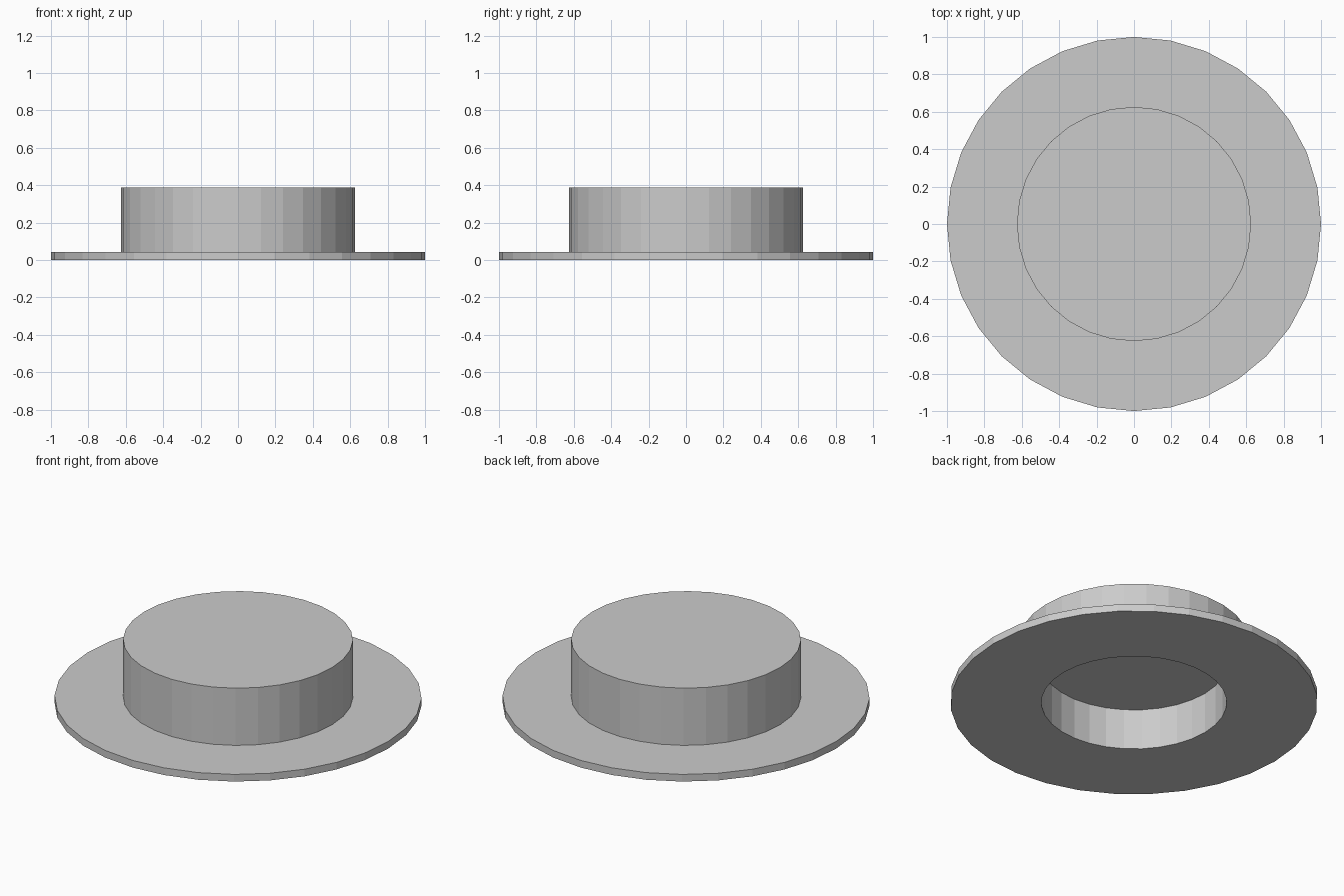
import bpy
import math

if "Cube" in bpy.data.objects:
    bpy.data.objects.remove(bpy.data.objects["Cube"])

SIDES = 32

# Half profile (radius, height): from the recess ceiling, under the brim, up to the crown top
PROFILE = [
    (0.505, 0.245),
    (0.505, 0.0),
    (1.0, 0.0),
    (1.0, 0.043),
    (0.626, 0.043),
    (0.626, 0.387),
]


def lathe(name, profile, sides):
    """Revolve a half profile around z and close both ends with flat caps."""
    verts, faces = [], []
    for r, z in profile:
        for i in range(sides):
            a = 2 * math.pi * i / sides
            verts.append((r * math.cos(a), r * math.sin(a), z))
    for k in range(len(profile) - 1):
        for i in range(sides):
            j = (i + 1) % sides
            a, b = k * sides, (k + 1) * sides
            faces.append((a + i, a + j, b + j, b + i))
    last = (len(profile) - 1) * sides
    faces.append(tuple(reversed(range(sides))))          # recess ceiling
    faces.append(tuple(range(last, last + sides)))       # crown top
    mesh = bpy.data.meshes.new(name)
    mesh.from_pydata(verts, [], faces)
    mesh.update()
    obj = bpy.data.objects.new(name, mesh)
    bpy.context.collection.objects.link(obj)
    return obj


# Flat-faced hat: wide brim, solid crown, round recess underneath
lathe("flat_hat", PROFILE, SIDES)
